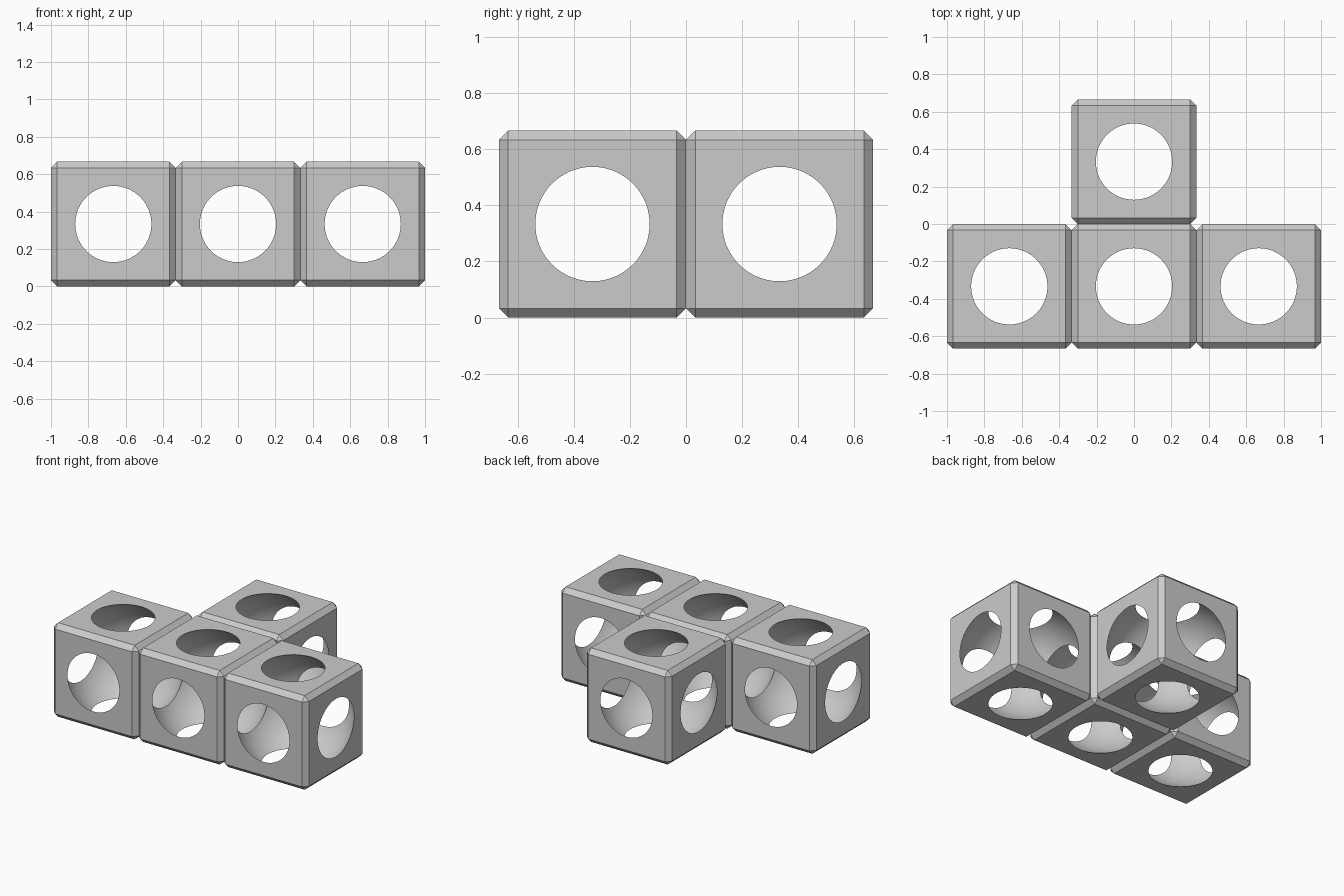
import bpy
import math

cube = bpy.data.objects.get("Cube")
if cube:
    bpy.data.objects.remove(cube, do_unlink=True)

SIZE = 2 / 3          # edge of one block
HALF = SIZE / 2
HOLE = 0.204          # radius of the round opening in each face
BEVEL = 0.033

# Material
grey = bpy.data.materials.new("light_grey")
grey.use_nodes = True
colour = (0.6, 0.6, 0.6, 1)
grey.diffuse_color = colour
shader = next(n for n in grey.node_tree.nodes if n.type == "BSDF_PRINCIPLED")
shader.inputs["Base Color"].default_value = colour

# Chamfered block
bpy.ops.mesh.primitive_cube_add(size=SIZE, location=(0, 0, 0))
block = bpy.context.object
block.name = "centre_block"
block.data.materials.append(grey)
chamfer = block.modifiers.new("chamfer", "BEVEL")
chamfer.width = BEVEL
chamfer.segments = 1

# Spherical hollow that opens a circle in every face
bpy.ops.mesh.primitive_uv_sphere_add(segments=96, ring_count=64,
                                     radius=math.hypot(HALF, HOLE), location=(0, 0, 0))
hollow = bpy.context.object
hollow.name = "hollow_cutter"
hollow.hide_render = True
hollow.data.materials.append(grey)
cut = block.modifiers.new("hollow", "BOOLEAN")
cut.operation = "DIFFERENCE"
cut.solver = "EXACT"
cut.object = hollow

# Apply the modifiers, then drop the cutter
bpy.context.view_layer.update()
graph = bpy.context.evaluated_depsgraph_get()
mesh = bpy.data.meshes.new_from_object(block.evaluated_get(graph))
block.modifiers.clear()
block.data = mesh
bpy.data.objects.remove(hollow, do_unlink=True)

# Smooth hollow, crisp chamfers and rims
bpy.ops.object.select_all(action="DESELECT")
block.select_set(True)
bpy.context.view_layer.objects.active = block
bpy.ops.object.shade_smooth_by_angle(angle=math.radians(20))

# T-shaped arrangement: a row of three with one behind the middle
block.location = (0, -HALF, HALF)
for name, x, y in (("right_block", -SIZE, -HALF),
                   ("left_block", SIZE, -HALF),
                   ("back_block", 0, HALF)):
    copy = bpy.data.objects.new(name, mesh)
    copy.location = (x, y, HALF)
    bpy.context.collection.objects.link(copy)
